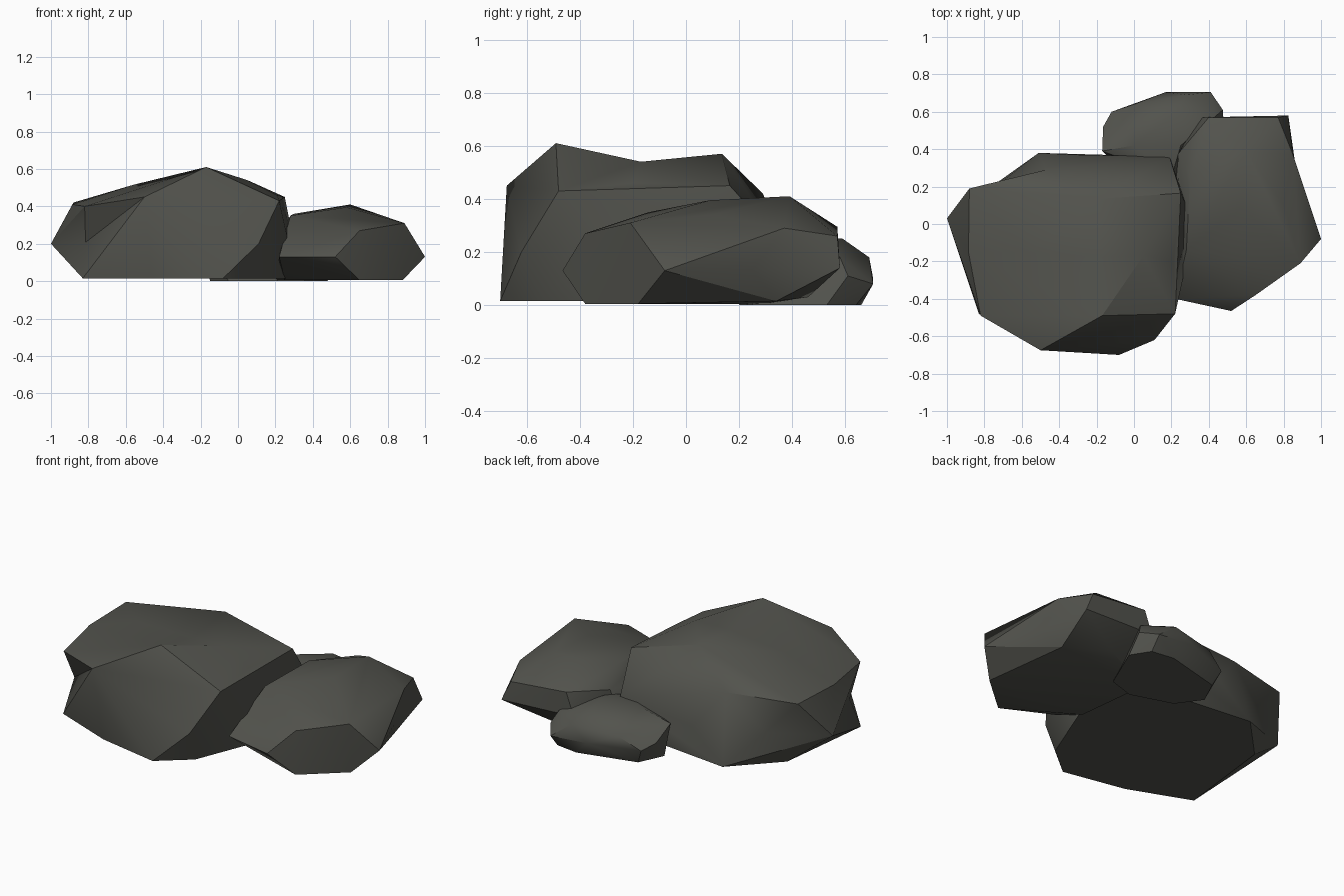
import bpy
import bmesh
import math
from mathutils import Vector

cube = bpy.data.objects.get("Cube")
if cube:
    bpy.data.objects.remove(cube, do_unlink=True)

# One dark stone colour for every boulder
stone = bpy.data.materials.new("dark_stone")
stone.use_nodes = True
colour = (0.085, 0.086, 0.074, 1)
stone.diffuse_color = colour
stone.node_tree.nodes["Principled BSDF"].inputs["Base Color"].default_value = colour


def make_boulder(name, corners, dents=()):
    """Wrap a faceted hull around the corners; each dent is
    (corner, corner, shift) and moves the middle of the edge between them."""
    bm = bmesh.new()
    verts = {c: bm.verts.new(c) for c in corners}
    result = bmesh.ops.convex_hull(bm, input=bm.verts[:])
    unused = [v for v in result["geom_interior"] if isinstance(v, bmesh.types.BMVert)]
    if unused:
        bmesh.ops.delete(bm, geom=unused, context="VERTS")

    # Worn hollows along chosen ridges
    for start, end, shift in dents:
        a, b = verts[start], verts[end]
        ridge = bm.edges.get((a, b)) if a.is_valid and b.is_valid else None
        if ridge:
            middle = bmesh.utils.edge_split(ridge, a, 0.5)[1]
            middle.co += Vector(shift)
    bmesh.ops.triangulate(bm, faces=bm.faces[:])

    bmesh.ops.recalc_face_normals(bm, faces=bm.faces[:])
    mesh = bpy.data.meshes.new(name)
    bm.to_mesh(mesh)
    bm.free()
    mesh.materials.append(stone)
    boulder = bpy.data.objects.new(name, mesh)
    bpy.context.collection.objects.link(boulder)

    # Soft facets with crisp main ridges
    bpy.ops.object.select_all(action="DESELECT")
    boulder.select_set(True)
    bpy.context.view_layer.objects.active = boulder
    bpy.ops.object.shade_smooth_by_angle(angle=math.radians(30))


# Largest boulder, with a dipped crown and hollow flanks
peak, rear_peak = (-.17, -.49, .61), (-.18, .135, .57)
front_shoulder, front_foot = (-.82, -.49, .4), (-.83, -.48, .015)
rear_shoulder, rear_foot = (-.88, .19, .42), (-.51, .38, .015)
make_boulder("large_boulder", [
    # crown
    peak, rear_peak, (.05, -.17, .54), (-.56, -.15, .515),
    # shoulder
    (-.5, -.675, .45), front_shoulder, (-.885, -.15, .41), rear_shoulder,
    (-.47, .29, .42), (.25, .165, .45), (.21, -.2, .46), (.22, -.48, .43),
    # waist
    (-1, .03, .2), (-.3, .37, .2), (.19, .36, .235),
    (.28, .1, .3), (.26, -.3, .25), (.11, -.62, .2),
    # foot
    front_foot, (-.46, -.625, .015), (-.08, -.7, .015), (.1, -.55, .015),
    (.28, -.1, .015), (.2, .3, .015), rear_foot, (-.76, .12, .015),
], dents=[
    (peak, rear_peak, (0, 0, -.055)),
    (front_shoulder, front_foot, (.01, .09, 0)),
    (rear_shoulder, rear_foot, (0, -.05, 0)),
])

# Medium boulder leaning against its side
front_waist, rear_waist = (1, -.08, .13), (.825, .58, .14)
make_boulder("medium_boulder", [
    # crown
    (.6, .39, .41), (.58, .09, .395), (.28, -.14, .35), (.3, .25, .36),
    # shoulder
    (.65, -.38, .27), (.89, -.21, .31), (.8, .1, .34), (.85, .37, .29),
    (.77, .57, .26), (.4, .57, .295), (.24, .38, .28),
    # waist
    (.22, -.4, .13), (.52, -.465, .13), front_waist, rear_waist, (.35, .57, .16),
    # foot
    (.25, -.14, .005), (.65, -.38, .005), (.88, -.18, .005),
    (.8, .34, .015), (.54, .46, .03), (.2, .3, .005),
], dents=[(front_waist, rear_waist, (-.04, 0, 0))])

# Small boulder tucked in behind
make_boulder("small_boulder", [
    # crown
    (.25, .42, .26), (.22, .59, .25), (0, .42, .25), (.2, .25, .22),
    # shoulder
    (-.17, .39, .19), (0, .64, .16), (.28, .69, .18), (.44, .58, .18),
    # waist
    (-.165, .52, .12), (-.12, .6, .09), (.17, .705, .1),
    (.41, .705, .08), (.475, .61, .11),
    # foot
    (-.15, .42, 0), (-.08, .57, 0), (.27, .66, 0), (.41, .64, 0),
    (.48, .53, 0), (.36, .25, 0), (.2, .2, 0), (-.05, .28, 0),
])
